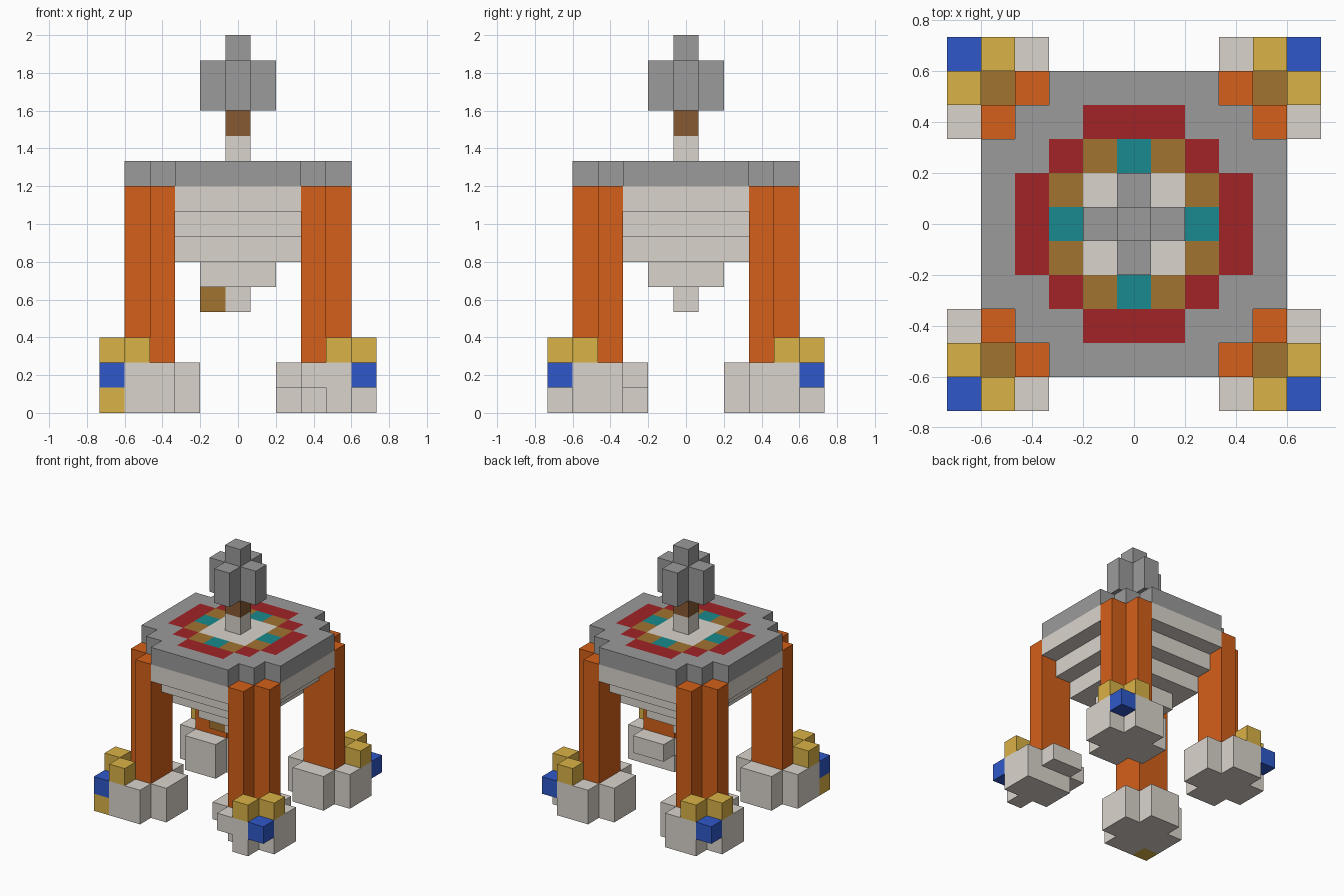
import bpy
import bmesh
from mathutils import Vector

if "Cube" in bpy.data.objects:
    bpy.data.objects.remove(bpy.data.objects["Cube"])

U = 2 / 15  # edge length of one block
HEX = {
    "grey": "9B9B9B", "light stone": "DAD4CB", "orange": "D46019",
    "yellow": "DAB246", "blue": "2F59CA", "tan": "A17330",
    "teal": "188A8E", "red": "A12426", "brown": "875A32",
}


def linear(c):
    return c / 12.92 if c <= 0.04045 else ((c + 0.055) / 1.055) ** 2.4


def make_material(name, code):
    rgb = [linear(b / 255) for b in bytes.fromhex(code)]
    mat = bpy.data.materials.new(name)
    mat.use_nodes = True
    mat.diffuse_color = (*rgb, 1)
    shader = mat.node_tree.nodes["Principled BSDF"]
    shader.inputs["Base Color"].default_value = (*rgb, 1)
    shader.inputs["Roughness"].default_value = 0.9
    return mat


MATS = {name: make_material(name, code) for name, code in HEX.items()}
parts = {}  # part name -> {(x, y, z): colour}


def put(part, color, xs, ys, zs, keep=lambda x, y: True):
    cells = parts.setdefault(part, {})
    for x in xs:
        for y in ys:
            for z in zs:
                if keep(x, y):
                    cells[x, y, z] = color


def span(r):
    return range(-r, r + 1)


# Platform with a ringed mosaic set flush in its top
put("platform", "grey", span(4), span(4), [9], lambda x, y: abs(x) + abs(y) < 7)
put("platform", "red", span(3), span(3), [9], lambda x, y: abs(x) + abs(y) < 5)
put("platform", "tan", span(2), span(2), [9], lambda x, y: abs(x) + abs(y) < 4)
put("platform", "light stone", span(1), span(1), [9])
for s in (-2, 2):
    put("platform", "teal", [s], [0], [9])
    put("platform", "teal", [0], [s], [9])

# Stepped bowl hanging below the platform, one block narrower per level
for r in range(5):
    put("bowl", "light stone", span(r), span(r), [r + 4],
        lambda x, y: abs(x) + abs(y) <= min(2 * r, r + 2))
put("bowl_stub", "tan", [-1], [0], [4])

# Post and finial
put("post", "light stone", [0], [0], [10])
put("post", "brown", [0], [0], [11])
put("finial", "grey", span(1), span(1), [12, 13], lambda x, y: x * y == 0)
put("finial", "grey", [0], [0], [14])

# Four legs with feet and corner ornaments
for sx, side in ((-1, "right"), (1, "left")):
    for sy, end in ((-1, "front"), (1, "back")):
        tag = f"{end}_{side}"
        chipped = (sx, sy) == (1, -1)
        for u in range(2, 6):
            for v in range(2, 6):
                x, y = [sx * u], [sy * v]
                corner = u in (2, 5) and v in (2, 5)
                if not corner:
                    missing = chipped and (2 in (u, v) or (u, v) == (3, 5))
                    put(f"foot_{tag}", "light stone", x, y, [1] if missing else [0, 1])
                if (u, v) in ((3, 3), (3, 4), (4, 3)):
                    put(f"leg_{tag}", "orange", x, y, range(2, 9))
                if (u, v) in ((4, 5), (5, 4)):
                    put(f"ornament_{tag}", "yellow", x, y, [2])
        put(f"foot_{tag}", "tan", [sx * 4], [sy * 4], [1])
        put(f"ornament_{tag}", "blue", [sx * 5], [sy * 5], [1])
put("ornament_front_right", "yellow", [-5], [-5], [0])

# Mesh each part from its exposed block faces
occupied = set().union(*parts.values())


def build(name, cells):
    bm = bmesh.new()
    colors = sorted(set(cells.values()))
    for cell, color in cells.items():
        center = Vector(cell) + Vector((0, 0, 0.5))
        for axis in range(3):
            for sign in (-1, 1):
                n = Vector((0, 0, 0))
                n[axis] = sign
                if tuple(int(c + d) for c, d in zip(cell, n)) in occupied:
                    continue
                a = Vector((n.y, n.z, n.x)) / 2
                b = n.cross(a)
                mid = center + n / 2
                quad = (mid + a + b, mid - a + b, mid - a - b, mid + a - b)
                face = bm.faces.new([bm.verts.new(p * U) for p in quad])
                face.material_index = colors.index(color)
    bmesh.ops.remove_doubles(bm, verts=bm.verts, dist=0.001)
    mesh = bpy.data.meshes.new(name)
    bm.to_mesh(mesh)
    bm.free()
    for color in colors:
        mesh.materials.append(MATS[color])
    bpy.context.collection.objects.link(bpy.data.objects.new(name, mesh))


for part, cells in parts.items():
    build(part, cells)
